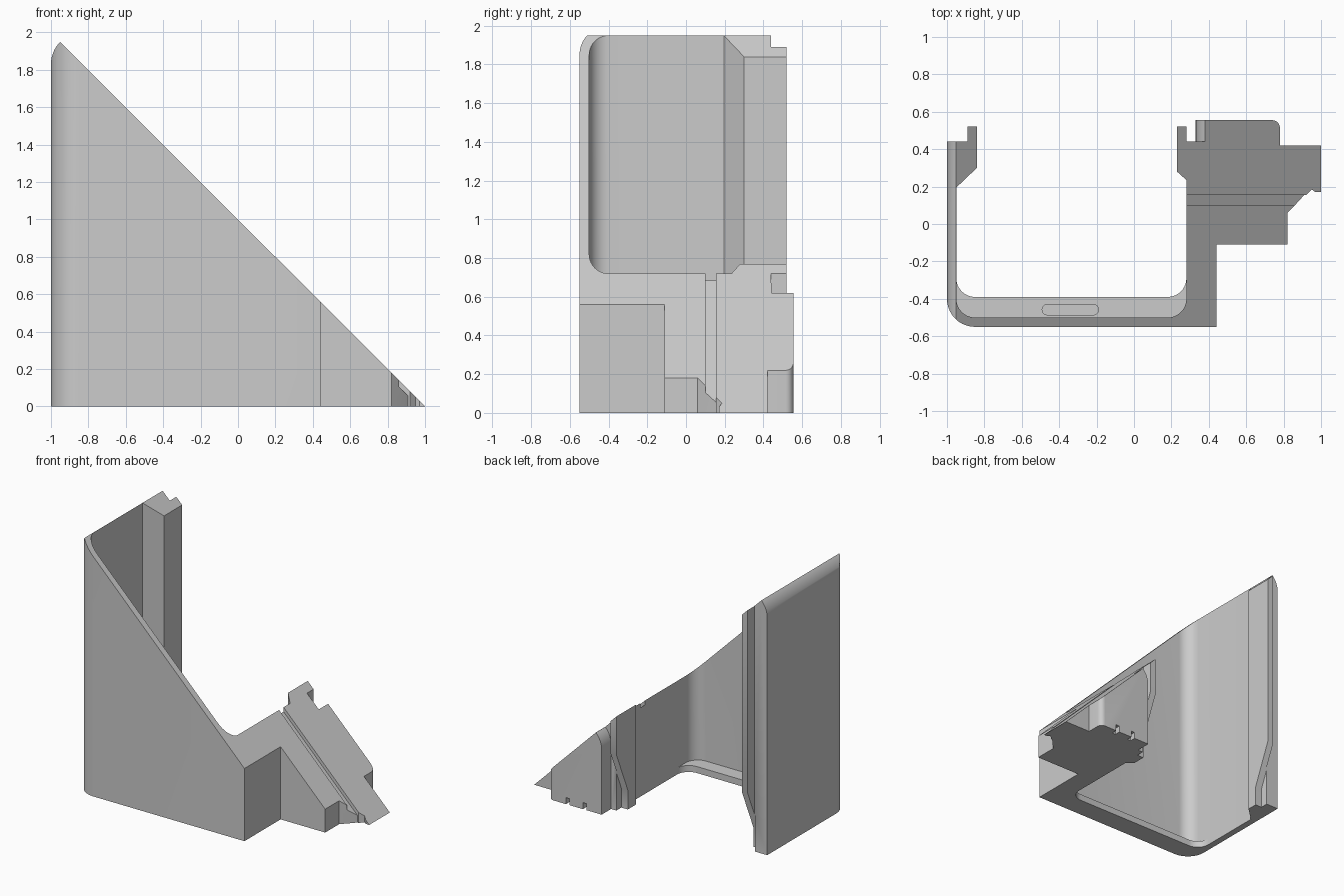
import bpy, bmesh
from math import cos, sin, radians
from mathutils import Vector

old = bpy.data.objects.get("Cube")
if old:
    bpy.data.objects.remove(old, do_unlink=True)

grey = bpy.data.materials.new("plain_grey")
grey.use_nodes = True
colour = (0.6, 0.6, 0.6, 1)
grey.diffuse_color = colour
grey.node_tree.nodes["Principled BSDF"].inputs["Base Color"].default_value = colour


def arc(cx, cy, r, start, end, steps=10):
    """Points on a circular arc, angles in degrees."""
    angles = [radians(start + (end - start) * i / steps) for i in range(steps + 1)]
    return [(cx + r * cos(a), cy + r * sin(a)) for a in angles]


def prism(name, outline, low, high, axis="z"):
    """Extrude a flat outline along one axis."""
    place = {"x": lambda a, b, c: (c, a, b),
             "y": lambda a, b, c: (a, c, b),
             "z": lambda a, b, c: (a, b, c)}[axis]
    bm = bmesh.new()
    face = bm.faces.new([bm.verts.new(place(a, b, low)) for a, b in outline])
    grown = bmesh.ops.extrude_face_region(bm, geom=[face])["geom"]
    shift = Vector(place(0, 0, high - low))
    bmesh.ops.translate(bm, vec=shift, verts=[v for v in grown if isinstance(v, bmesh.types.BMVert)])
    bmesh.ops.recalc_face_normals(bm, faces=bm.faces)
    mesh = bpy.data.meshes.new(name)
    bm.to_mesh(mesh)
    bm.free()
    mesh.materials.append(grey)
    obj = bpy.data.objects.new(name, mesh)
    bpy.context.collection.objects.link(obj)
    return obj


def box(x0, x1, y0, y1):
    return [(x0, y0), (x1, y0), (x1, y1), (x0, y1)]


def cut(target, cutter):
    """Subtract the cutter, then discard it."""
    mod = target.modifiers.new("cut", "BOOLEAN")
    mod.operation = "DIFFERENCE"
    mod.solver = "EXACT"
    mod.object = cutter
    bpy.context.view_layer.update()
    graph = bpy.context.evaluated_depsgraph_get()
    mesh = bpy.data.meshes.new_from_object(target.evaluated_get(graph))
    target.modifiers.clear()
    target.data = mesh
    bpy.data.objects.remove(cutter, do_unlink=True)


# Wall footprint: outer front corner, stepped side block, clip ribs, inner corners
footprint = [(-1, 0.44)] + arc(-0.85, -0.4, 0.15, 180, 270)
footprint += [(0.44, -0.55), (0.44, -0.11), (0.82, -0.11), (0.82, 0.06),
              (0.86, 0.10), (0.91, 0.155), (0.92, 0.155), (0.95, 0.185),
              (0.97, 0.17), (1.02, 0.17), (1.02, 0.42), (0.78, 0.42)]
footprint += arc(0.74, 0.515, 0.04, 0, 90, 6)
footprint += [(0.33, 0.555), (0.33, 0.44), (0.28, 0.44), (0.28, 0.52),
              (0.23, 0.52), (0.23, 0.28), (0.28, 0.235)]
footprint += arc(0.18, -0.4, 0.1, 0, -90) + arc(-0.85, -0.4, 0.1, 270, 180)
footprint += [(-0.95, 0.195), (-0.84, 0.30), (-0.84, 0.52), (-0.89, 0.52), (-0.89, 0.44)]
shell = prism("bracket_shell", footprint, 0, 2.2)

# Sloping top with the rounded edge above the tall wall
slope = [(-1.2, 1.83)] + arc(-0.831, 1.83, 0.169, 180, 135)
slope += [(1.1, -0.1), (1.4, -0.1), (1.4, 2.5), (-1.2, 2.5)]
cut(shell, prism("slope_cutter", slope, -1, 1, "y"))

# Rounded upper edge of the side block
rounding = [(0.31, 0.5)] + arc(0.499, 0.5, 0.169, 180, 135) + [(0.38, 0.8), (0.31, 0.8)]
cut(shell, prism("rounding_cutter", rounding, 0.441, 0.7, "y"))

# Shallow groove running down the slope
groove = [(0.2, 0.765), (1.1, -0.135), (1.1, 0.1), (0.2, 1.0)]
cut(shell, prism("groove_cutter", groove, 0.1, 0.155, "y"))

# Tapered lower ends of both clip ribs
taper = [(0.38, -0.1), (0.38, 0.15), (0.53, 0.5), (0.6, 0.5), (0.6, -0.1)]
for x0, x1 in ((-0.895, -0.8), (0.2, 0.285)):
    cut(shell, prism("taper_cutter", taper, x0, x1, "x"))

# Small notches under the back of the side block
for x in (0.62, 0.475):
    cut(shell, prism("notch_cutter", box(x - 0.015, x + 0.015, 0.51, 0.6), -0.1, 0.05))

# Ledge along the foot of the front wall, with a blind slot
ledge_outline = arc(0.18, -0.29, 0.1, 0, -90) + arc(-0.85, -0.29, 0.1, 270, 180)
ledge_outline += arc(-0.85, -0.4, 0.1, 180, 270) + arc(0.18, -0.4, 0.1, -90, 0)
ledge = prism("front_ledge", ledge_outline, 0, 0.05)
slot = arc(-0.217, -0.458, 0.028, -90, 90) + arc(-0.463, -0.458, 0.028, 90, 270)
cut(ledge, prism("slot_cutter", slot, 0.02, 0.2))

# Smooth the rounded corners and keep the edges sharp
for obj in bpy.context.view_layer.objects:
    obj.select_set(obj in (shell, ledge))
bpy.context.view_layer.objects.active = shell
bpy.ops.object.shade_smooth_by_angle(angle=radians(25))
